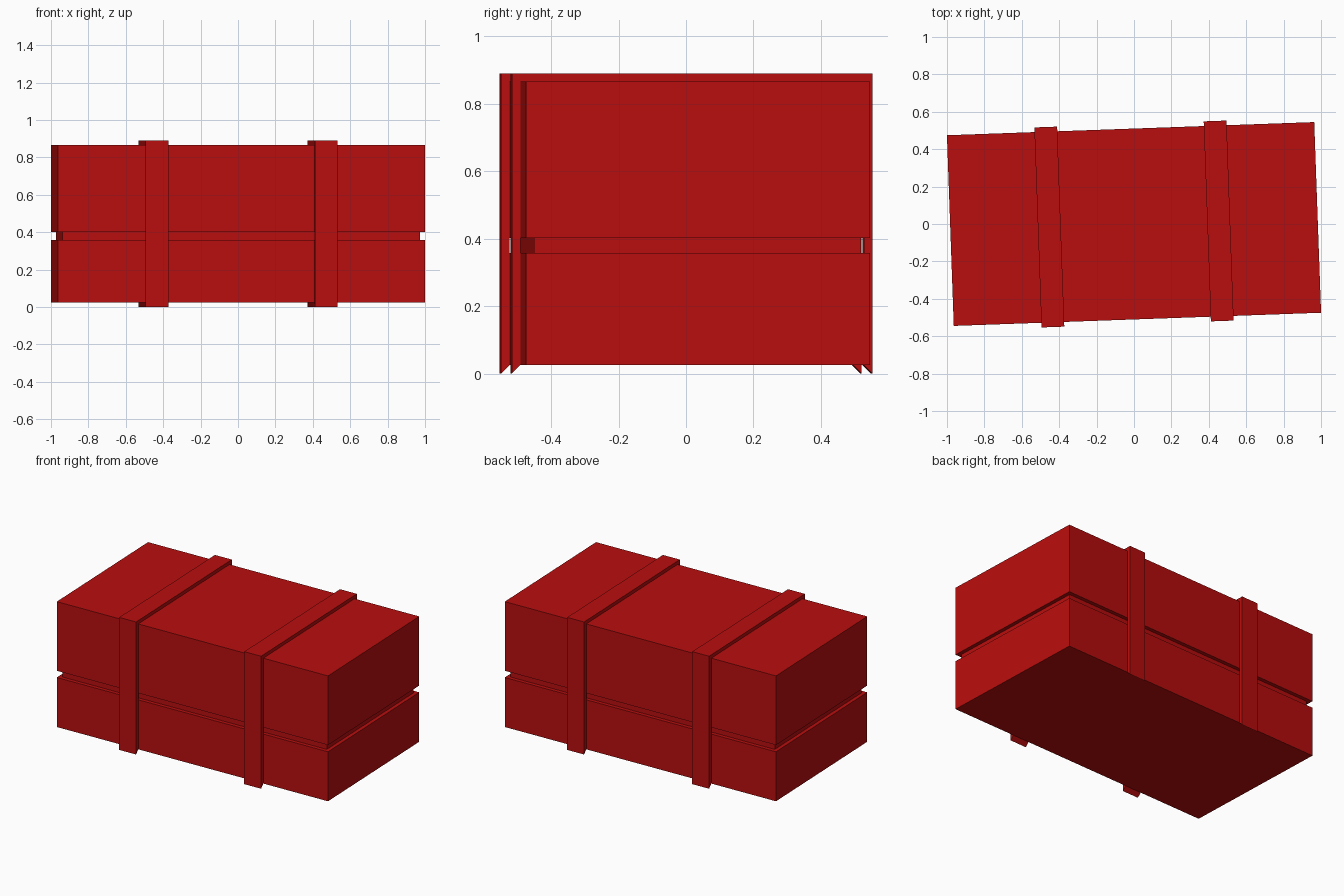
import bpy, bmesh, math
from mathutils import Matrix

if "Cube" in bpy.data.objects:
    bpy.data.objects.remove(bpy.data.objects["Cube"], do_unlink=True)

red = bpy.data.materials.new("crate_red")
red.use_nodes = True
colour = (0.485, 0.004, 0.004, 1)
red.diffuse_color = colour
red.node_tree.nodes["Principled BSDF"].inputs["Base Color"].default_value = colour

TURN = Matrix.Rotation(math.radians(2.05), 4, 'Z')   # the crate sits slightly turned
HALF_X, HALF_Y = 0.9825, 0.51
BOTTOM, GROOVE_LOW, GROOVE_HIGH, TOP = 0.025, 0.357, 0.402, 0.866
THICK = 0.025


def finish(name, bm):
    bmesh.ops.recalc_face_normals(bm, faces=bm.faces)
    mesh = bpy.data.meshes.new(name)
    bm.to_mesh(mesh)
    bm.free()
    mesh.materials.append(red)
    obj = bpy.data.objects.new(name, mesh)
    obj.matrix_world = TURN
    bpy.context.collection.objects.link(obj)


# Crate body: rectangular rings stacked up, with a recessed groove under the lid
bm = bmesh.new()
rings = []
for z, inset in ((BOTTOM, 0), (GROOVE_LOW, 0), (GROOVE_LOW, THICK),
                 (GROOVE_HIGH, THICK), (GROOVE_HIGH, 0), (TOP, 0)):
    x, y = HALF_X - inset, HALF_Y - inset
    rings.append([bm.verts.new((sx * x, sy * y, z))
                  for sx, sy in ((-1, -1), (1, -1), (1, 1), (-1, 1))])
for low, high in zip(rings, rings[1:]):
    for i in range(4):
        j = (i + 1) % 4
        bm.faces.new((low[i], low[j], high[j], high[i]))
bm.faces.new(rings[0])
bm.faces.new(rings[-1])
finish("crate_body", bm)


# Straps: open hoops over the top, with slanted lower ends
def strap(name, x, half_width=0.061):
    outer_y, outer_z = HALF_Y + THICK, TOP + THICK - 0.002
    profile = [(-outer_y, 0), (-outer_y, outer_z), (outer_y, outer_z), (outer_y, 0),
               (HALF_Y, BOTTOM), (HALF_Y, TOP), (-HALF_Y, TOP), (-HALF_Y, BOTTOM)]
    bm = bmesh.new()
    sides = [[bm.verts.new((x + s * half_width, y, z)) for y, z in profile] for s in (-1, 1)]
    n = len(profile)
    for i in range(n):
        j = (i + 1) % n
        bm.faces.new((sides[0][i], sides[0][j], sides[1][j], sides[1][i]))
    # Two legs and the top bar on each side
    for v in sides:
        for a, b, c, d in ((0, 1, 6, 7), (1, 2, 5, 6), (2, 3, 4, 5)):
            bm.faces.new((v[a], v[b], v[c], v[d]))
    finish(name, bm)


strap("right_strap", -0.453)
strap("left_strap", 0.453)
